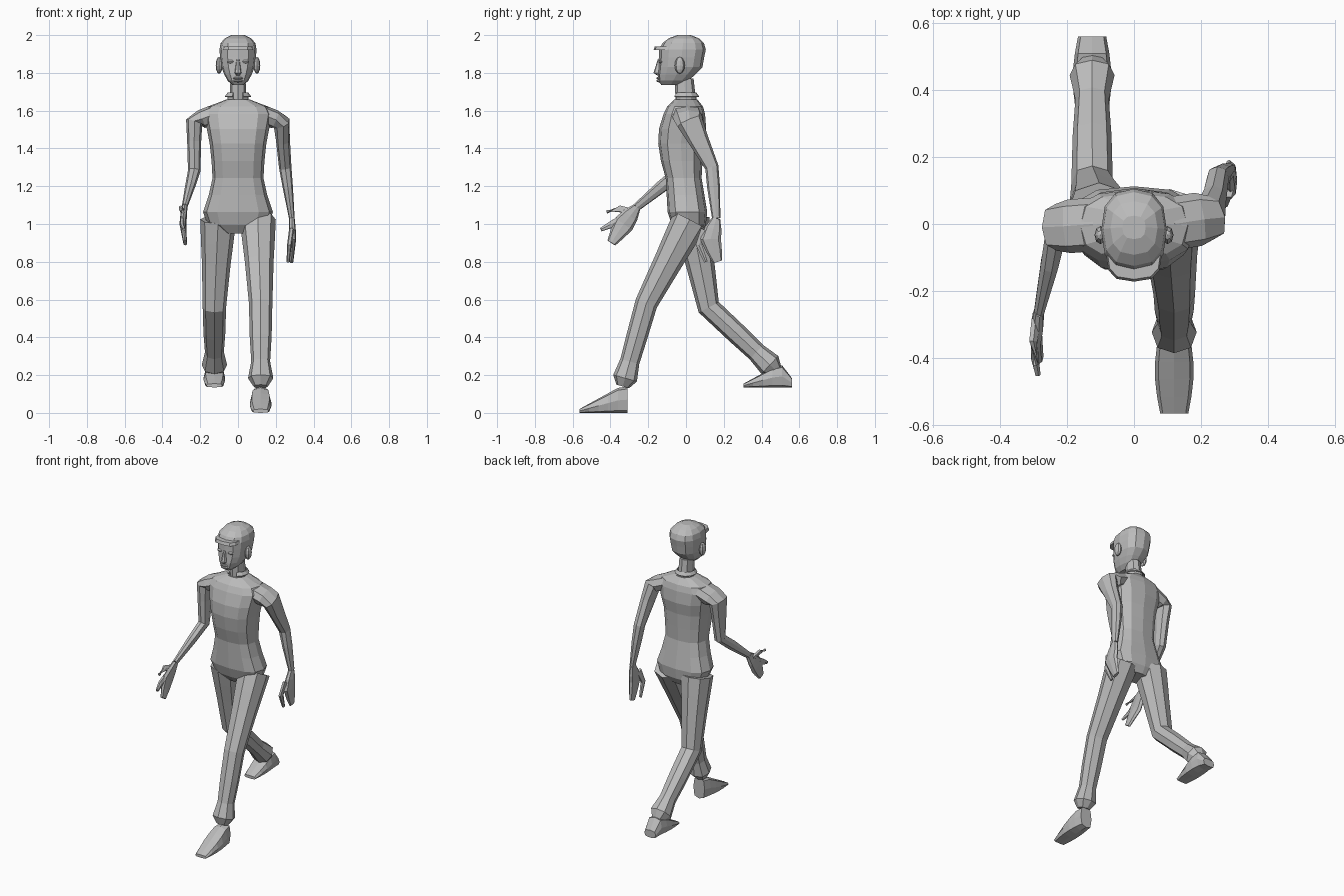
import bpy
import bmesh
from math import sin, cos, pi, copysign
from mathutils import Vector

cube = bpy.data.objects.get("Cube")
if cube:
    bpy.data.objects.remove(cube)

grey = bpy.data.materials.new("plain grey")
grey.use_nodes = True
grey.diffuse_color = (.5, .5, .5, 1)
grey.node_tree.nodes["Principled BSDF"].inputs["Base Color"].default_value = grey.diffuse_color

ACROSS, DEPTH, UP = Vector((1, 0, 0)), Vector((0, 1, 0)), Vector((0, 0, 1))


def finish(name, bm):
    """Turn a bmesh into a flat shaded object."""
    bmesh.ops.recalc_face_normals(bm, faces=bm.faces)
    mesh = bpy.data.meshes.new(name)
    bm.to_mesh(mesh)
    bm.free()
    mesh.materials.append(grey)
    obj = bpy.data.objects.new(name, mesh)
    bpy.context.collection.objects.link(obj)
    return obj


def soften(value, power):
    """Push a circle coordinate outwards for a squarer cross-section."""
    return copysign(abs(value) ** power, value)


def loft(name, rings, sides, power):
    """Skin a list of (centre, half axis, half axis) rings and cap the ends."""
    bm = bmesh.new()
    loops = []
    for centre, side_axis, depth_axis in rings:
        loop = []
        for i in range(sides):
            angle = 2 * pi * i / sides
            offset = side_axis * soften(cos(angle), power) + depth_axis * soften(sin(angle), power)
            loop.append(bm.verts.new(centre + offset))
        loops.append(loop)
    for low, high in zip(loops, loops[1:]):
        for i in range(sides):
            j = (i + 1) % sides
            bm.faces.new((low[i], low[j], high[j], high[i]))
    bm.faces.new(loops[0])
    bm.faces.new(loops[-1])
    return finish(name, bm)


def limb(name, joints, profile, level=False, sides=8, power=.85):
    """Profile rows: distance counted in joints, half width, half depth.

    Rings follow the bones, or stay horizontal when level is set."""
    joints = [Vector(joint) for joint in joints]

    def point(distance):
        bone = min(int(distance), len(joints) - 2)
        return joints[bone].lerp(joints[bone + 1], distance - bone)

    centres = [point(row[0]) for row in profile]
    last = len(centres) - 1
    rings = []
    for i, (distance, width, depth) in enumerate(profile):
        along = UP
        if not level:
            along = (centres[min(i + 1, last)] - centres[max(i - 1, 0)]).normalized()
        depth_axis = (DEPTH - along * along.dot(DEPTH)).normalized()
        rings.append((centres[i], along.cross(depth_axis) * width, depth_axis * depth))
    return loft(name, rings, sides, power)


def foot(name, heel, heel_height, length=.255, steps=6):
    """A flat soled wedge running forward from the heel."""
    rings = []
    for i in range(steps):
        t = i / (steps - 1)
        half_height = min(heel_height + t / 3, .02 + .14 * (1 - t)) / 2
        half_width = .042 + .016 * sin(pi * t)
        centre = Vector(heel) - DEPTH * length * t + UP * half_height
        rings.append((centre, ACROSS * half_width, UP * half_height))
    return loft(name, rings, sides=8, power=.6)


def ball(name, centre, size):
    bm = bmesh.new()
    bmesh.ops.create_uvsphere(bm, u_segments=8, v_segments=6, radius=1)
    bmesh.ops.scale(bm, vec=size, verts=bm.verts)
    bmesh.ops.translate(bm, vec=centre, verts=bm.verts)
    return finish(name, bm)


# Torso, neck and head
limb("torso", [(0, .02, .95), (0, -.03, 1.4), (0, 0, 1.66)],
     [(0, .08, .06), (.1, .16, .09), (.25, .185, .105), (.45, .155, .1),
      (.65, .135, .095), (.85, .14, .11), (1.1, .15, .12), (1.4, .165, .125),
      (1.7, .18, .11), (1.85, .16, .095), (2, .06, .06)],
     level=True, sides=12, power=.75)
limb("neck", [(0, 0, 1.64), (0, -.01, 1.77)], [(0, .045, .055), (1, .04, .05)], level=True)
limb("head", [(0, -.08, 1.735), (0, -.03, 1.83), (0, -.01, 2)],
     [(0, .03, .05), (.25, .055, .08), (.6, .073, .1), (1, .088, .117), (1.3, .095, .12),
      (1.55, .098, .124), (1.75, .092, .11), (1.9, .07, .08), (2, .035, .035)],
     level=True, sides=12, power=.8)

# Face details
limb("hair_brim", [(0, -.085, 1.92), (0, -.082, 1.94)], [(0, .084, .087), (1, .08, .083)],
     level=True, sides=12, power=.7)
limb("nose", [(0, -.14, 1.87), (0, -.15, 1.8), (0, -.14, 1.785)],
     [(0, .008, .01), (1, .018, .022), (2, .01, .01)], level=True)
for lip, height in (("upper", 1.772), ("lower", 1.758)):
    ball(lip + "_lip", (0, -.143, height), (.026, .014, .008))
for side, sign in (("left", 1), ("right", -1)):
    ball(side + "_eye", (sign * .04, -.132, 1.86), (.02, .014, .01))
    ball(side + "_ear", (sign * .1, -.033, 1.84), (.018, .027, .045))

# Collar: a folded band with a gap at the throat
bm = bmesh.new()
bands = []
steps = 10
for i in range(steps + 1):
    angle = pi * (1.7 * i / steps - .35)
    outward = ACROSS * cos(angle) + DEPTH * sin(angle)
    bands.append([bm.verts.new(outward * radius + UP * height)
                  for radius, height in ((.05, 1.65), (.055, 1.695), (.07, 1.675))])
for here, after in zip(bands, bands[1:]):
    for k in range(2):
        bm.faces.new((here[k], after[k], after[k + 1], here[k + 1]))
collar = finish("collar", bm)
collar.modifiers.new("thickness", "SOLIDIFY").thickness = .006

# Legs: hip, knee and ankle, with a flared cuff above the ankle
leg_profile = [(0, .095, .095), (.25, .086, .086), (.5, .076, .076), (1, .062, .06),
               (1.4, .058, .056), (1.7, .05, .052), (1.9, .067, .065), (2, .038, .035)]
limb("left_leg", [(.105, .02, 1.02), (.12, -.21, .58), (.12, -.335, .14)], leg_profile)
limb("right_leg", [(-.105, .03, 1.02), (-.125, .12, .56), (-.125, .48, .22)], leg_profile)
foot("left_foot", (.12, -.31, 0), heel_height=.14)
foot("right_foot", (-.125, .56, .135), heel_height=.05)

# Arms and hands: the joints differ, the profiles are shared
arm_profile = [(0, .05, .08), (.7, .05, .08), (1, .045, .07), (1.4, .037, .054),
               (2, .033, .036), (2.4, .027, .034), (3, .015, .022)]
hand_profile = [(0, .015, .022), (.5, .018, .045), (1, .018, .055),
                (1.5, .014, .042), (2, .01, .025)]
finger_profile = [(0, .013, .024), (1, .012, .019), (2, .008, .01)]


def arm(side, shoulder, elbow, wrist, palm, tip):
    root = (shoulder[0] * .45, 0, 1.59)
    limb(side + "_arm", [root, shoulder, elbow, wrist], arm_profile)
    limb(side + "_hand", [wrist, palm, tip], hand_profile)


arm("left", (.23, .02, 1.54), (.25, .137, 1.3), (.285, .16, 1.03),
    (.29, .13, .92), (.283, .168, .8))
arm("right", (-.232, -.01, 1.54), (-.232, -.03, 1.28), (-.283, -.26, 1.09),
    (-.292, -.33, 1), (-.28, -.395, .9))
limb("left_thumb", [(.283, .1, .97), (.272, .068, .89), (.265, .105, .8)],
     finger_profile, sides=6)
limb("right_thumb", [(-.29, -.29, 1.06), (-.3, -.35, 1.08), (-.292, -.42, 1.065)],
     finger_profile, sides=6)
limb("right_finger", [(-.295, -.35, 1.02), (-.296, -.4, .995), (-.286, -.45, .97)],
     finger_profile, sides=6)
